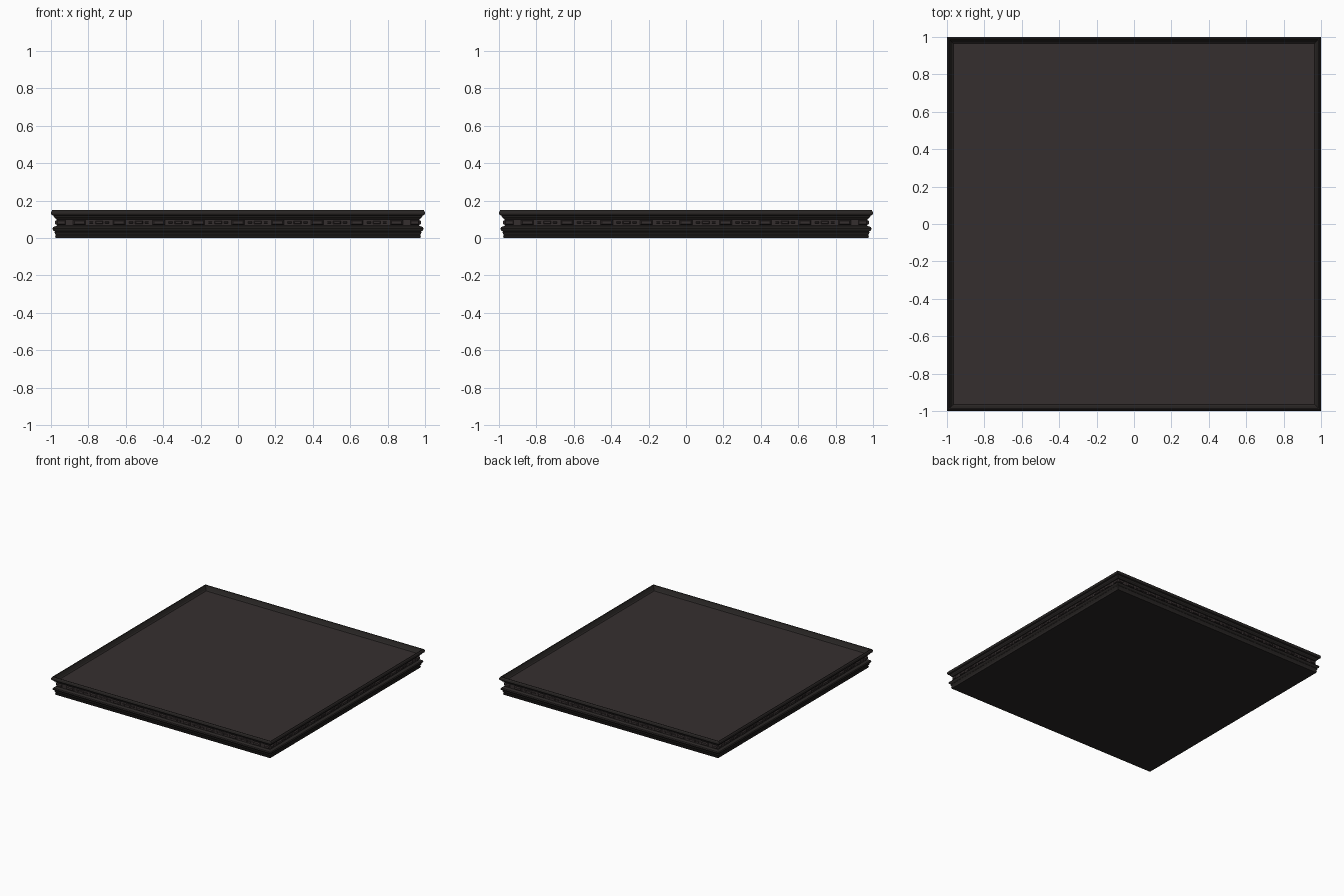
import bpy, bmesh, math
from mathutils import Matrix, Vector

if "Cube" in bpy.data.objects:
    bpy.data.objects.remove(bpy.data.objects["Cube"])


def material(name, rgb):
    m = bpy.data.materials.new(name)
    m.diffuse_color = (*rgb, 1)
    m.use_nodes = True
    m.node_tree.nodes["Principled BSDF"].inputs["Base Color"].default_value = m.diffuse_color
    return m


dark = material("dark frame", (0.022, 0.019, 0.018))
brown = material("dark brown", (0.036, 0.028, 0.028))


def finish(bm, name, mats):
    me = bpy.data.meshes.new(name)
    bm.to_mesh(me)
    bm.free()
    for m in mats:
        me.materials.append(m)
    ob = bpy.data.objects.new(name, me)
    bpy.context.collection.objects.link(ob)
    return ob


# Moulded square slab: (half width, height) from the base up and over the rim
profile = [(0.975, 0.0), (0.978, 0.012), (0.974, 0.015), (0.982, 0.03),
           (0.979, 0.034), (0.988, 0.041), (0.992, 0.05), (0.988, 0.058),
           (0.976, 0.063), (0.968, 0.067), (0.968, 0.099), (0.974, 0.101),
           (0.977, 0.107), (0.984, 0.112), (0.988, 0.12), (0.997, 0.124),
           (1.0, 0.132), (0.998, 0.143), (0.992, 0.15), (0.986, 0.149),
           (0.980, 0.136), (0.972, 0.122), (0.964, 0.115)]
bm = bmesh.new()
rings = [[bm.verts.new((sx * r, sy * r, z))
          for sx, sy in ((-1, -1), (1, -1), (1, 1), (-1, 1))] for r, z in profile]
for i in range(len(rings) - 1):
    a, b = rings[i], rings[i + 1]
    for k in range(4):
        n = (k + 1) % 4
        f = bm.faces.new((a[k], a[n], b[n], b[k]))
        # recessed ornament band and inner slope of the rim
        f.material_index = 1 if profile[i][1] == 0.067 else 0
bm.faces.new(rings[0][::-1])
floor = bm.faces.new(rings[-1])
floor.material_index = 1
slab = finish(bm, "moulded_slab", [dark, brown])


# Carved ornaments in the recessed band, repeated on all four sides
def boss(bm, x, w, h, depth, rot):
    z = 0.083
    back = [(-w, -h), (w, -h), (w, h), (-w, h)]
    outer = [bm.verts.new(rot @ Vector((x + px, -0.966, z + pz))) for px, pz in back]
    inner = [bm.verts.new(rot @ Vector((x + px * 0.75, -0.968 - depth, z + pz * 0.6)))
             for px, pz in back]
    for k in range(4):
        n = (k + 1) % 4
        bm.faces.new((outer[k], outer[n], inner[n], inner[k]))
    bm.faces.new(inner)


bm = bmesh.new()
pitch = 0.212
for side in range(4):
    rot = Matrix.Rotation(side * math.pi / 2, 3, 'Z')
    for i in range(-4, 5):
        boss(bm, i * pitch, 0.035, 0.014, 0.01, rot)
        if i < 4:
            boss(bm, (i + 0.5) * pitch, 0.022, 0.010, 0.008, rot)
            for s in (-1, 1):
                boss(bm, (i + 0.5 + s * 0.2) * pitch, 0.011, 0.006, 0.006, rot)
    for s in (-1, 1):
        boss(bm, s * 0.945, 0.025, 0.014, 0.01, rot)
finish(bm, "band_ornaments", [brown])
